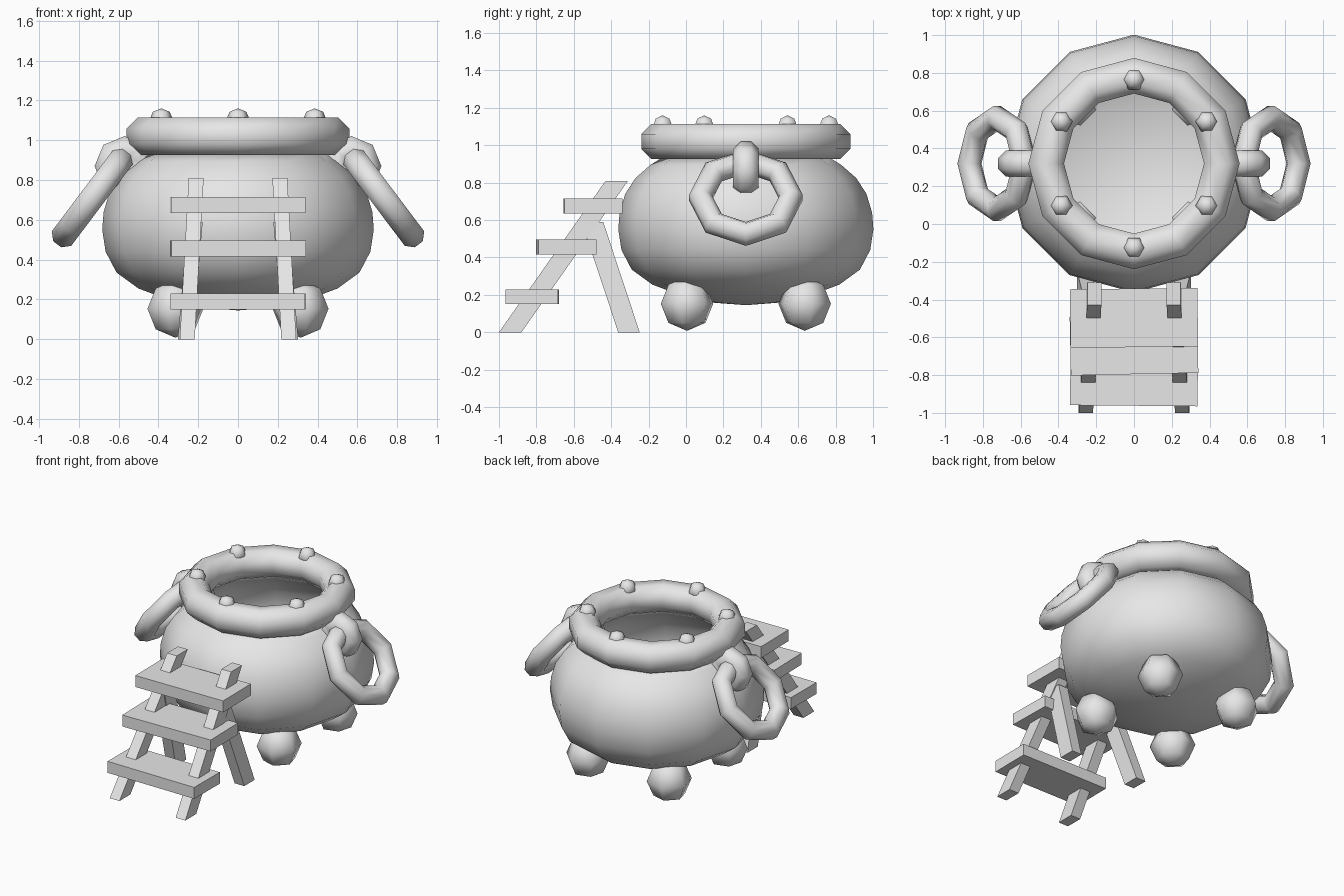
import bpy, bmesh, math
from mathutils import Matrix, Vector

if "Cube" in bpy.data.objects:
    bpy.data.objects.remove(bpy.data.objects["Cube"])

grey = bpy.data.materials.new("plain_grey")
grey.use_nodes = True
grey.diffuse_color = (0.8, 0.8, 0.8, 1)
grey.node_tree.nodes["Principled BSDF"].inputs["Base Color"].default_value = (0.8, 0.8, 0.8, 1)

POT = Vector((0, 0.32, 0))  # pot axis


def finish(name, bm, smooth=True, matrix=Matrix()):
    """Turn a bmesh into a named object."""
    bm.transform(matrix)
    mesh = bpy.data.meshes.new(name)
    bm.to_mesh(mesh)
    bm.free()
    mesh.materials.append(grey)
    for poly in mesh.polygons:
        poly.use_smooth = smooth
    ob = bpy.data.objects.new(name, mesh)
    bpy.context.collection.objects.link(ob)
    return ob


def lathe(name, profile, sides, matrix, closed=False):
    """Revolve (radius, z) points around the z axis."""
    bm = bmesh.new()
    rings = []
    for r, z in profile:
        rings.append([bm.verts.new((r * math.cos(k * math.tau / sides),
                                    r * math.sin(k * math.tau / sides), z))
                      for k in range(sides)])
    pairs = list(zip(rings, rings[1:]))
    if closed:
        pairs.append((rings[-1], rings[0]))
    for a, b in pairs:
        for k in range(sides):
            n = (k + 1) % sides
            bm.faces.new((a[k], a[n], b[n], b[k]))
    bmesh.ops.remove_doubles(bm, verts=bm.verts, dist=0.0005)
    return finish(name, bm, True, matrix)


def torus(name, major, minor, sides, matrix):
    ring = [math.tau * (k + 0.5) / 8 for k in range(8)]
    profile = [(major + minor * math.cos(a), minor * math.sin(a)) for a in ring]
    return lathe(name, profile, sides, matrix, closed=True)


def ball(name, radius, centre, turn):
    bm = bmesh.new()
    bmesh.ops.create_uvsphere(bm, u_segments=6, v_segments=4, radius=radius)
    return finish(name, bm, True, Matrix.Translation(centre) @ Matrix.Rotation(turn, 4, 'Z'))


def beam(name, low, high, width, depth):
    """Leaning bar with level ends."""
    bm = bmesh.new()
    bmesh.ops.create_cube(bm, size=1)
    for v in bm.verts:
        end = Vector(high if v.co.z > 0 else low)
        v.co = end + Vector((v.co.x * width, v.co.y * depth, 0))
    return finish(name, bm, False)


# Round pot body, open at the top
body = lathe("pot_body",
             [(0, 0.145), (0.17, 0.158), (0.34, 0.195), (0.5, 0.255), (0.61, 0.335),
              (0.665, 0.44), (0.682, 0.55), (0.675, 0.64), (0.645, 0.74),
              (0.59, 0.825), (0.51, 0.895), (0.43, 0.945)],
             12, Matrix.Translation(POT))
shell = body.modifiers.new("wall", 'SOLIDIFY')
shell.thickness = 0.02
shell.offset = -1

# Thick rim with six studs
torus("pot_rim", 0.465, 0.102, 12, Matrix.Translation(POT + Vector((0, 0, 1.02))))
for k in range(6):
    a = math.radians(30 + 60 * k)
    ball(f"rim_stud_{k + 1}", 0.06,
         POT + Vector((0.445 * math.cos(a), 0.445 * math.sin(a), 1.1)), a)

# Four feet
for k in range(4):
    a = math.radians(45 + 90 * k)
    ball(f"pot_foot_{k + 1}", 0.145,
         POT + Vector((0.445 * math.cos(a), 0.445 * math.sin(a), 0.153)), a)

# Hanging ring handles and the loops that hold them
for side, s in (("left", 1), ("right", -1)):
    loop = Matrix.Translation(POT + Vector((s * 0.57, 0, 0.87)))
    torus(f"{side}_handle_loop", 0.082, 0.074, 8, loop @ Matrix.Rotation(math.pi / 2, 4, 'X'))
    ring = Matrix.Translation(POT + Vector((s * 0.725, 0, 0.72)))
    torus(f"{side}_handle_ring", 0.243, 0.066, 8,
          ring @ Matrix.Rotation(s * math.radians(53), 4, 'Y'))

# Step ladder: front rails and back legs
for side, s in (("left", 1), ("right", -1)):
    beam(f"{side}_front_rail", (s * 0.255, -0.94, 0), (s * 0.21, -0.37, 0.81), 0.075, 0.12)
    beam(f"{side}_back_leg", (s * 0.265, -0.305, 0), (s * 0.215, -0.5, 0.59), 0.075, 0.115)

# Three slightly crooked treads
for name, y, z, depth, turn in (("bottom_step", -0.822, 0.19, 0.28, -0.5),
                                ("middle_step", -0.64, 0.455, 0.31, 1.2),
                                ("top_step", -0.497, 0.675, 0.31, 0.6)):
    bm = bmesh.new()
    bmesh.ops.create_cube(bm, size=1, matrix=Matrix.Diagonal((0.675, depth, 0.08, 1)))
    finish(name, bm, False, Matrix.Translation((0, y, z))
           @ Matrix.Rotation(math.radians(turn), 4, 'Z'))
